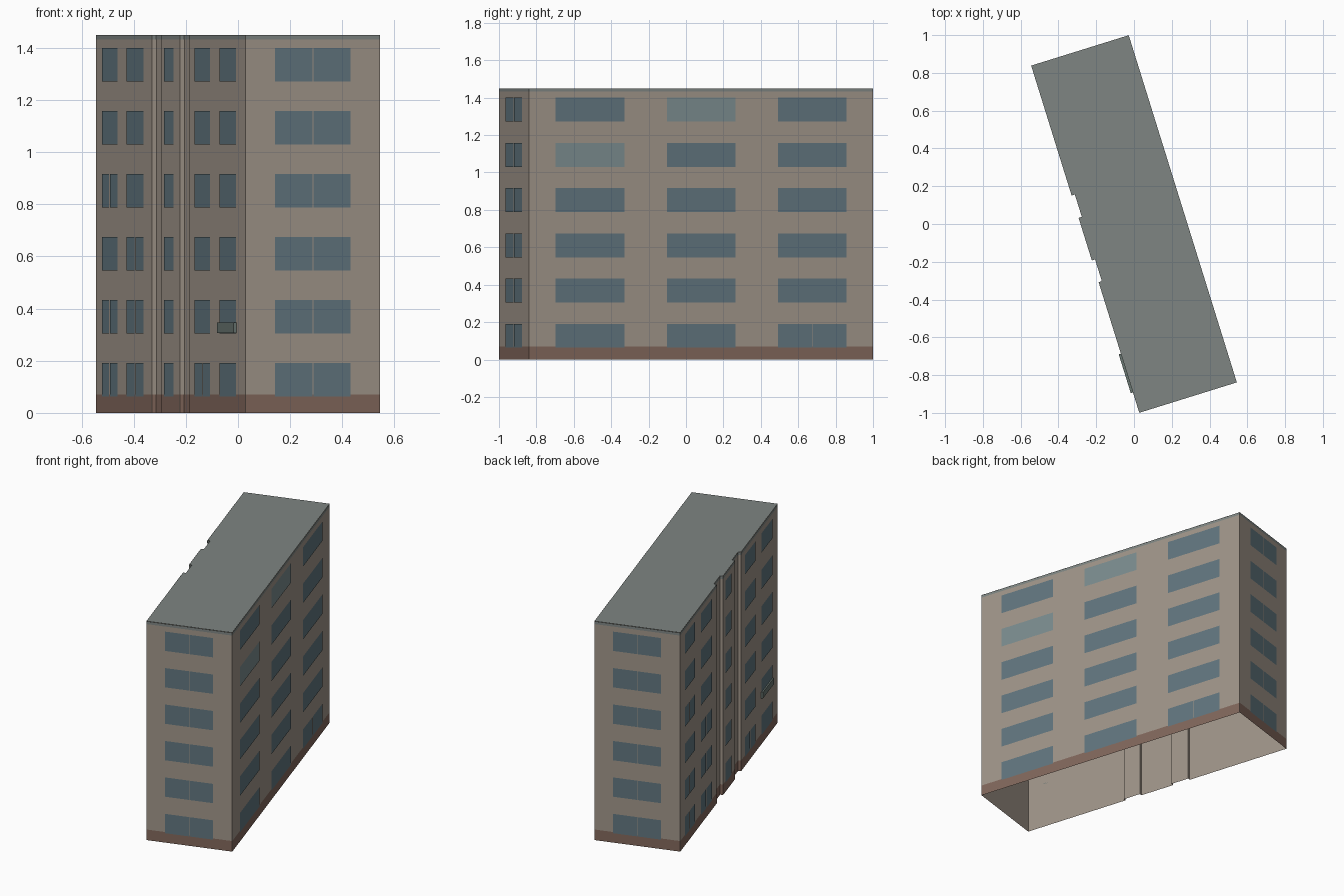
import bpy, bmesh, math
from mathutils import Vector

if "Cube" in bpy.data.objects:
    bpy.data.objects.remove(bpy.data.objects["Cube"])

TILT = math.radians(17.3)
H, L, TOP = 0.2705, 0.9625, 1.45      # half width, half length, height
NOTCH = 0.018


def material(name, rgb):
    m = bpy.data.materials.new(name)
    m.diffuse_color = (*rgb, 1)
    m.use_nodes = True
    m.node_tree.nodes["Principled BSDF"].inputs["Base Color"].default_value = m.diffuse_color
    return m


wall_mat = material("plaster", (0.35, 0.30, 0.25))
base_mat = material("base_brown", (0.22, 0.135, 0.105))
roof_mat = material("roof_grey", (0.21, 0.235, 0.225))
glass_mat = material("glass", (0.12, 0.18, 0.21))
light_mat = material("light_glass", (0.20, 0.265, 0.275))
rail_mat = material("rail_green", (0.14, 0.18, 0.165))


def make(name, mat, polys):
    """Mesh object from separate polygons, welded where they touch."""
    bm = bmesh.new()
    for poly in polys:
        bm.faces.new([bm.verts.new(p) for p in poly])
    bmesh.ops.remove_doubles(bm, verts=bm.verts, dist=0.0002)
    me = bpy.data.meshes.new(name)
    bm.to_mesh(me)
    bm.free()
    me.materials.append(mat)
    ob = bpy.data.objects.new(name, me)
    ob.rotation_euler.z = TILT
    bpy.context.collection.objects.link(ob)
    return ob


def panel(p, q, z0, z1, off=0.0):
    """Upright quad from p to q, pushed outwards by off."""
    d = (Vector(q) - Vector(p)).normalized()
    ox, oy = d.y * off, -d.x * off
    a, b = (p[0] + ox, p[1] + oy), (q[0] + ox, q[1] + oy)
    return [(*a, z0), (*b, z0), (*b, z1), (*a, z1)]


# Footprint, counter-clockwise, with two shallow recesses on the left side
outline = [(-H, -L), (H, -L), (H, L), (-H, L)]
for a, b in ((0.242, 0.118), (-0.118, -0.238)):
    outline += [(-H, a), (-H + NOTCH, a), (-H + NOTCH, b), (-H, b)]
edges = list(zip(outline, outline[1:] + outline[:1]))

# Open-bottomed wall shell, base course, roof edge and roof
make("walls", wall_mat, [panel(p, q, 0, TOP) for p, q in edges])
make("base_course", base_mat, [panel(p, q, 0, 0.07, 0.001) for p, q in edges])
make("roof_trim", roof_mat, [panel(p, q, 1.432, TOP, 0.001) for p, q in edges])
make("roof", roof_mat, [[(x, y, TOP + 0.001) for x, y in outline]])

# Windows: six floors on all four sides
glass, light = [], []


def window(p, q, floor, split=False, gap=0.004, target=glass):
    z = 0.063 + 0.2417 * floor
    p, q = Vector(p), Vector(q)
    d = (q - p).normalized() * gap / 2
    m = (p + q) / 2
    spans = [(p, m - d), (m + d, q)] if split else [(p, q)]
    for a, b in spans:
        target.append(panel(tuple(a), tuple(b), z, z + 0.128, 0.0025))


left_spans = [(0.88, 0.68), (0.56, 0.345), (0.075, -0.045),
              (-0.315, -0.515), (-0.635, -0.85)]
left_split = {(0, 0), (0, 1), (0, 3), (1, 0), (1, 1), (2, 1), (3, 0)}

for f in range(6):
    # right side
    for i in range(3):
        c = (i - 1) * 0.622
        pale = (f, i) in {(5, 1), (4, 0)}
        window((H, c - 0.1925), (H, c + 0.1925), f, (f, i) == (0, 2),
               target=light if pale else glass)
    # both ends
    window((-0.151, -L), (0.151, -L), f, True)
    window((0.151, L), (-0.151, L), f, True)
    # left side
    for i, (a, b) in enumerate(left_spans):
        window((-H, a), (-H, b), f, (f, i) in left_split, 0.009)

make("windows", glass_mat, glass)
make("pale_windows", light_mat, light)

# Small rail across one second-floor window
bpy.ops.mesh.primitive_cube_add(size=1)
rail = bpy.context.object
rail.name = "window_rail"
rail.scale = (0.012, 0.215, 0.04)
x, y = -H - 0.006, -0.7425
rail.location = (x * math.cos(TILT) - y * math.sin(TILT),
                 x * math.sin(TILT) + y * math.cos(TILT), 0.326)
rail.rotation_euler.z = TILT
rail.data.materials.append(rail_mat)
